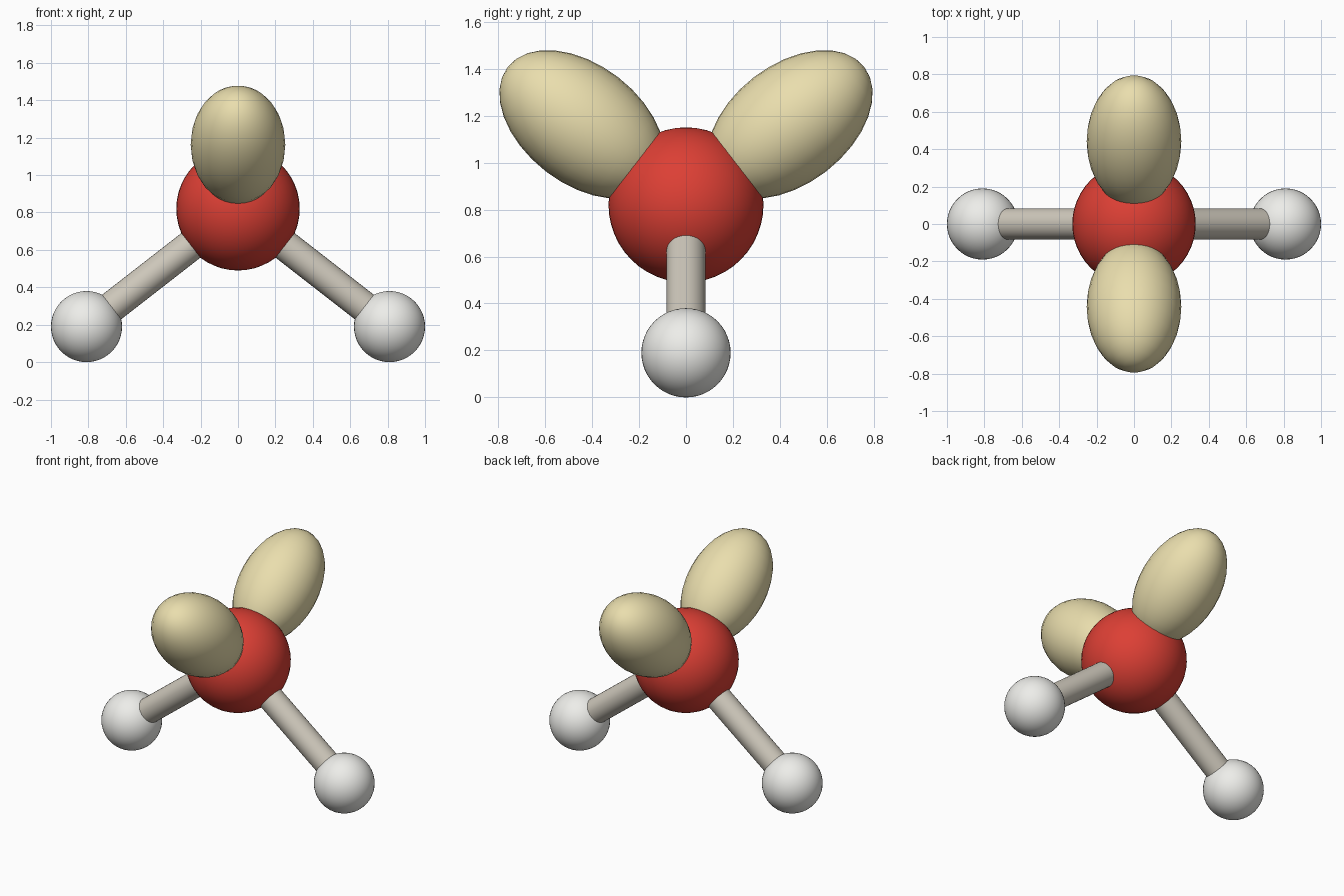
import bpy, math
from mathutils import Vector

if "Cube" in bpy.data.objects:
    bpy.data.objects.remove(bpy.data.objects["Cube"])

UP = Vector((0, 0, 1))
HALF_ANGLE = math.radians(52.25)
CENTRE = Vector((0, 0, 0.82))


def material(name, color):
    m = bpy.data.materials.new(name)
    m.diffuse_color = (*color, 1)
    m.use_nodes = True
    m.node_tree.nodes["Principled BSDF"].inputs["Base Color"].default_value = m.diffuse_color
    return m


RED = material("red", (0.72, 0.05, 0.035))
WHITE = material("white", (0.85, 0.85, 0.82))
BEIGE = material("beige", (0.62, 0.58, 0.5))
CREAM = material("cream", (0.82, 0.73, 0.42))


def finish(name, mat):
    ob = bpy.context.object
    ob.name = name
    ob.data.materials.append(mat)
    bpy.ops.object.shade_smooth_by_angle(angle=math.radians(40))
    return ob


def ball(name, loc, radius, mat, segs=48, rings=24):
    bpy.ops.mesh.primitive_uv_sphere_add(segments=segs, ring_count=rings, radius=radius, location=loc)
    return finish(name, mat)


def rod(name, a, b, radius, mat):
    d = b - a
    bpy.ops.mesh.primitive_cylinder_add(vertices=32, radius=radius, depth=d.length, location=(a + b) / 2,
                                        rotation=UP.rotation_difference(d).to_euler())
    return finish(name, mat)


# Central atom
ball("central_atom", CENTRE, 0.33, RED)

for side, s in (("left", -1), ("right", 1)):
    # Small atoms and the bonds joining them to the centre
    pos = Vector((s * 0.81, 0, 0.19))
    ball(side + "_small_atom", pos, 0.19, WHITE)
    rod(side + "_bond", CENTRE, pos, 0.083, BEIGE)

for side, s in (("front", -1), ("back", 1)):
    # Egg-shaped electron lobes leaning to front and back
    d = Vector((0, s * math.sin(HALF_ANGLE), math.cos(HALF_ANGLE)))
    lobe = ball(side + "_lobe", CENTRE + d * 0.56, 1, CREAM, 32, 16)
    lobe.scale = (0.253, 0.253, 0.4)
    lobe.rotation_euler = UP.rotation_difference(d).to_euler()
